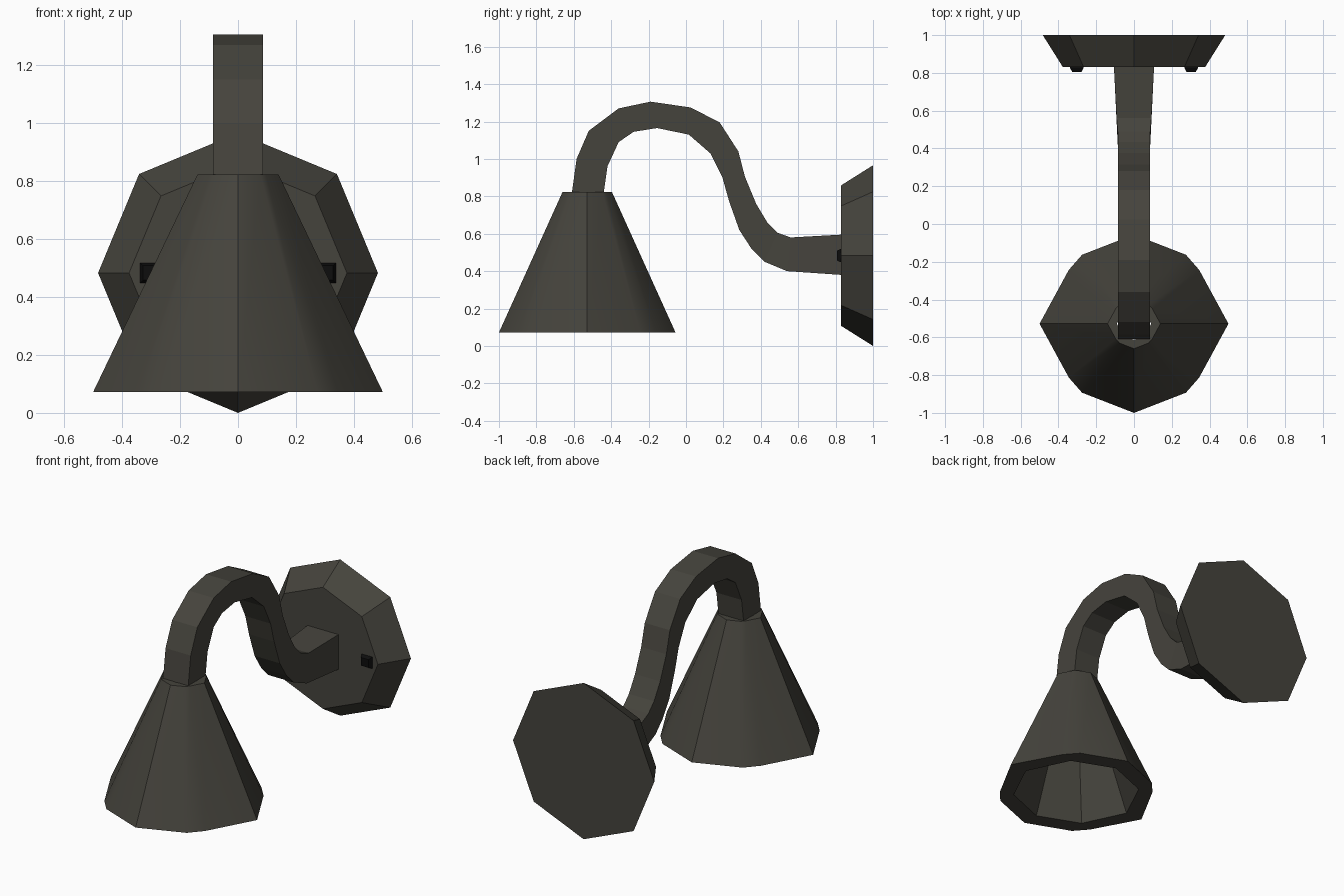
import bpy, math

if "Cube" in bpy.data.objects:
    bpy.data.objects.remove(bpy.data.objects["Cube"])


def material(name, rgb):
    m = bpy.data.materials.new(name)
    m.diffuse_color = (*rgb, 1)
    m.use_nodes = True
    m.node_tree.nodes["Principled BSDF"].inputs["Base Color"].default_value = m.diffuse_color
    return m


METAL = material("dark_metal", (0.06, 0.057, 0.046))
BLACK = material("black", (0.004, 0.004, 0.004))


def loft(name, rings, mat, closed=False):
    """Skin equal-length rings of points; cap the ends or join last to first."""
    n, k = len(rings[0]), len(rings)
    verts = [p for r in rings for p in r]
    faces = []
    for i in range(k if closed else k - 1):
        a, b = i * n, (i + 1) % k * n
        faces += [(a + j, a + (j + 1) % n, b + (j + 1) % n, b + j) for j in range(n)]
    if not closed:
        faces += [tuple(range(n)), tuple(range((k - 1) * n, k * n))]
    me = bpy.data.meshes.new(name)
    me.from_pydata(verts, [], faces)
    me.materials.append(mat)
    ob = bpy.data.objects.new(name, me)
    bpy.context.collection.objects.link(ob)
    bpy.ops.object.select_all(action='DESELECT')
    bpy.context.view_layer.objects.active = ob
    ob.select_set(True)
    bpy.ops.object.mode_set(mode='EDIT')
    bpy.ops.mesh.select_all(action='SELECT')
    bpy.ops.mesh.remove_doubles(threshold=0.0005)
    bpy.ops.mesh.normals_make_consistent(inside=False)
    bpy.ops.object.mode_set(mode='OBJECT')
    return ob


# Wall plate: octagonal frustum
def octagon(r, y):
    return [(r * math.cos(i * math.pi / 4), y, 0.483 + r * math.sin(i * math.pi / 4))
            for i in range(8)]


loft("wall_plate", [octagon(0.483, 1.0), octagon(0.376, 0.83)], METAL)


# Screws: small tapered blocks on the plate
def square(cx, r, y):
    return [(cx + sx * r, y, 0.483 + sz * r)
            for sx, sz in ((-1, -1), (1, -1), (1, 1), (-1, 1))]


for side, cx in (("left", -0.303), ("right", 0.303)):
    loft("screw_" + side, [square(cx, 0.035, 0.84), square(cx, 0.035, 0.825),
                           square(cx, 0.025, 0.806)], BLACK)

# Gooseneck arm: outer and inner side profile as (y, z), lofted across x
outer = [(-0.61, 0.82), (-0.585, 1.0), (-0.52, 1.15), (-0.36, 1.27), (-0.19, 1.306),
         (0.025, 1.275), (0.18, 1.195), (0.28, 1.04), (0.315, 0.905), (0.375, 0.76),
         (0.435, 0.66), (0.49, 0.605), (0.56, 0.58), (0.83, 0.595)]
inner = [(-0.44, 0.82), (-0.42, 0.96), (-0.36, 1.09), (-0.28, 1.145), (-0.155, 1.165),
         (0.015, 1.13), (0.13, 1.03), (0.195, 0.90), (0.23, 0.775), (0.285, 0.62),
         (0.35, 0.52), (0.42, 0.45), (0.54, 0.40), (0.83, 0.38)]
width = [0.086] * 12 + [0.092, 0.106]
loft("arm", [[(-w, *o), (w, *o), (w, *i), (-w, *i)]
             for o, i, w in zip(outer, inner, width)], METAL)

# Shade: octagonal cone with cut corners outside, plain octagon inside
quarter = [(0.5, 0), (0.345, 0.285), (0.275, 0.365)]
corner = [(0.5, 0), (0.338, 0.338), (0.338, 0.338)]


def shade_ring(pts, top, s, z):
    front = pts + [(0, top)] + [(-x, y) for x, y in pts[:0:-1]]
    full = front + [(-x, -y) for x, y in front[:0:-1] if False]
    full += [(-0.5, 0)] + [(-x, -y) for x, y in pts[1:]] + [(0, -top)]
    full += [(x, -y) for x, y in pts[:0:-1]]
    return [(x * s, -0.528 + y * s, z) for x, y in full]


shade = loft("lamp_shade", [shade_ring(quarter, 0.472, 1.0, 0.072),
                            shade_ring(quarter, 0.472, 0.28, 0.823),
                            shade_ring(corner, 0.472, 0.18, 0.823),
                            shade_ring(corner, 0.472, 0.77, 0.072)], METAL, closed=True)
bpy.ops.object.shade_smooth_by_angle(angle=math.radians(30))
